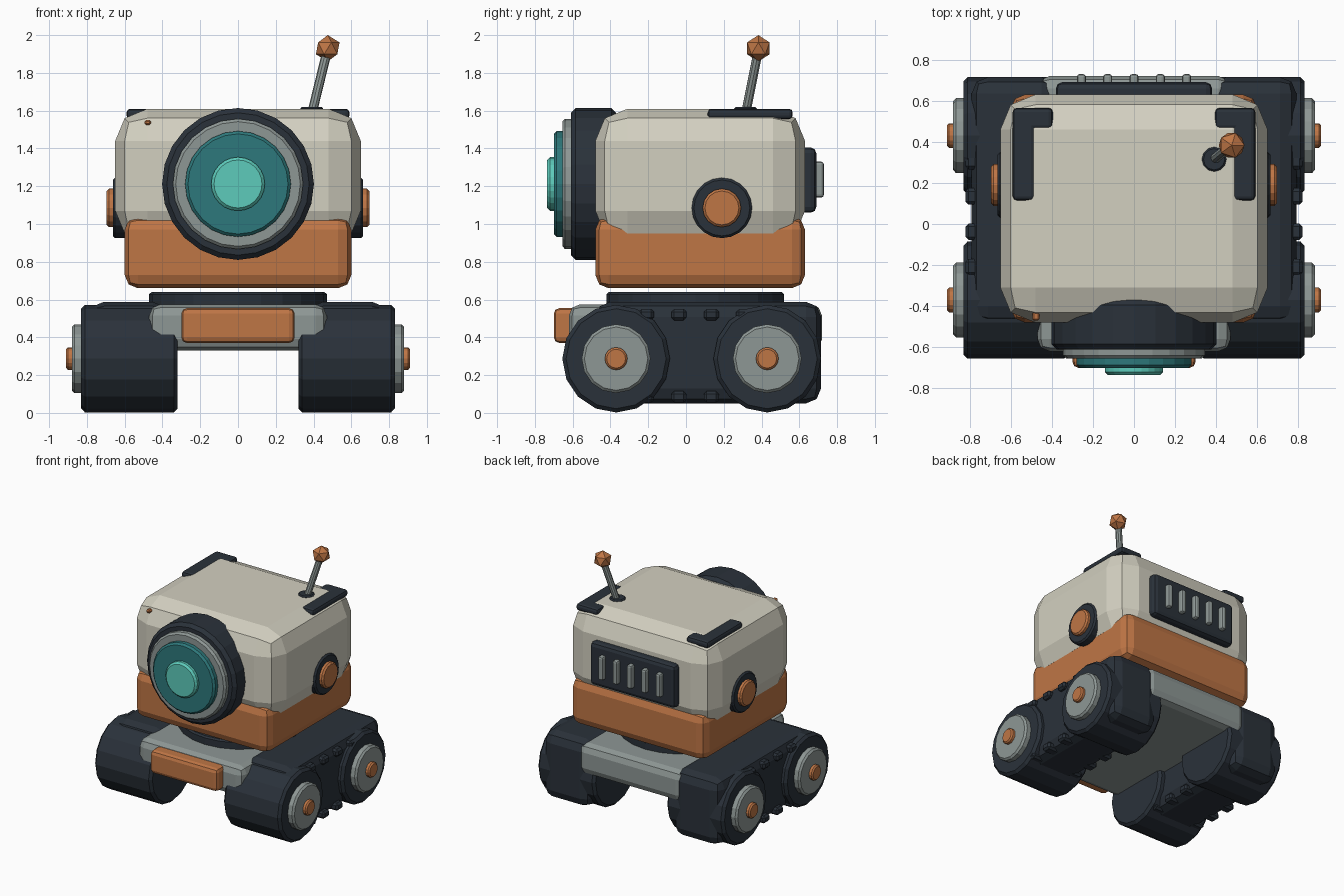
import bpy, bmesh
from math import radians
from mathutils import Vector, Matrix

old = bpy.data.objects.get("Cube")
if old:
    bpy.data.objects.remove(old, do_unlink=True)


def material(name, r, g, b):
    m = bpy.data.materials.new(name)
    m.use_nodes = True
    m.diffuse_color = (r, g, b, 1)
    m.node_tree.nodes["Principled BSDF"].inputs["Base Color"].default_value = (r, g, b, 1)
    return m


CREAM = material("cream", 0.65, 0.63, 0.53)
ORANGE = material("orange", 0.52, 0.18, 0.06)
DARK = material("dark_slate", 0.023, 0.031, 0.042)
GREY = material("grey_metal", 0.27, 0.31, 0.30)
TEAL = material("deep_teal", 0.027, 0.19, 0.20)
GLOW = material("bright_aqua", 0.11, 0.60, 0.50)


def finish(name, bm, mat, bevel=0, segments=2):
    bmesh.ops.recalc_face_normals(bm, faces=bm.faces)
    mesh = bpy.data.meshes.new(name)
    bm.to_mesh(mesh)
    bm.free()
    mesh.materials.append(mat)
    ob = bpy.data.objects.new(name, mesh)
    bpy.context.collection.objects.link(ob)
    if bevel:
        mod = ob.modifiers.new("edges", "BEVEL")
        mod.width = bevel
        mod.segments = segments
        mod.limit_method = "ANGLE"
        mod.angle_limit = radians(40)
    return ob


def box(name, x, y, z, mat, bevel=0, segments=2):
    """Box from three (low, high) ranges."""
    bm = bmesh.new()
    bmesh.ops.create_cube(bm, size=1)
    for v in bm.verts:
        v.co = Vector([(lo + hi) / 2 + c * (hi - lo) for c, (lo, hi) in zip(v.co, (x, y, z))])
    return finish(name, bm, mat, bevel, segments)


def rod(name, a, b, r, mat, sides=16, bevel=0, segments=1):
    """Cylinder between two points."""
    a, b = Vector(a), Vector(b)
    bm = bmesh.new()
    turn = (b - a).to_track_quat("Z", "Y").to_matrix().to_4x4()
    bmesh.ops.create_cone(bm, cap_ends=True, segments=sides, radius1=r, radius2=r,
                          depth=(b - a).length, matrix=Matrix.Translation((a + b) / 2) @ turn)
    return finish(name, bm, mat, bevel, segments)


def span(side, lo, hi):
    return tuple(sorted((side * lo, side * hi)))


# Chassis, bumper and turntable
box("chassis", (-0.47, 0.47), (-0.62, 0.72), (0.33, 0.575), GREY, 0.06)
box("front_bumper", (-0.30, 0.30), (-0.70, -0.57), (0.37, 0.555), ORANGE, 0.03)
rod("turntable", (0, 0.05, 0.55), (0, 0.05, 0.64), 0.47, DARK, 24, 0.012)

# Body shells
box("lower_body", (-0.60, 0.60), (-0.48, 0.63), (0.66, 1.04), ORANGE, 0.07)
box("upper_body", (-0.65, 0.65), (-0.48, 0.63), (0.90, 1.61), CREAM, 0.17)
box("front_light", (-0.495, -0.46), (-0.47, -0.42), (1.525, 1.55), ORANGE, 0.008, 1)

for s, label in ((1, "left"), (-1, "right")):
    # Track unit with tread lugs
    box(label + "_track", span(s, 0.37, 0.79), (-0.48, 0.715), (0.05, 0.588), DARK, 0.08)
    for i in range(4):
        y = -0.21 + i * 0.172
        for row, z in (("lower", 0.085), ("upper", 0.52)):
            box(f"{label}_{row}_lug_{i + 1}", span(s, 0.35, 0.82), (y - 0.04, y + 0.04),
                (z - 0.03, z + 0.03), DARK, 0.015, 1)

    # Wheels, hubs and axle caps
    for end, y in (("front", -0.37), ("rear", 0.43)):
        for part, x0, x1, r, mat, bev in (("wheel", 0.32, 0.83, 0.285, DARK, 0.02),
                                          ("hub", 0.80, 0.88, 0.182, GREY, 0.014),
                                          ("axle_cap", 0.86, 0.91, 0.06, ORANGE, 0.01)):
            rod(f"{label}_{end}_{part}", (s * x0, y, 0.287), (s * x1, y, 0.287), r, mat, 16, bev)

    # Side ears
    rod(label + "_ear_ring", (s * 0.56, 0.19, 1.085), (s * 0.663, 0.19, 1.085), 0.16, DARK, 20, 0.012)
    rod(label + "_ear_cap", (s * 0.62, 0.19, 1.085), (s * 0.695, 0.19, 1.085), 0.102, ORANGE, 16, 0.012)

    # L-shaped roof corner guard
    outline = [(0.59, 0.565), (0.395, 0.565), (0.395, 0.46), (0.48, 0.46), (0.48, 0.115), (0.59, 0.115)]
    bm = bmesh.new()
    base = bm.faces.new([bm.verts.new((s * x, y, 1.555)) for x, y in outline])
    top = bmesh.ops.extrude_face_region(bm, geom=[base])["geom"]
    bmesh.ops.translate(bm, vec=(0, 0, 0.055), verts=[v for v in top if isinstance(v, bmesh.types.BMVert)])
    finish(label + "_roof_guard", bm, DARK, 0.02)

# Stepped eye lens
for part, y0, y1, r, mat, bev in (("eye_housing", -0.37, -0.61, 0.402, DARK, 0.025),
                                  ("eye_rim", -0.58, -0.655, 0.345, GREY, 0.015),
                                  ("eye_lens", -0.62, -0.70, 0.28, TEAL, 0.015),
                                  ("eye_pupil", -0.67, -0.735, 0.142, GLOW, 0.015)):
    rod(part, (0, y0, 1.212), (0, y1, 1.212), r, mat, 24, bev)

# Rear vent
box("vent_panel", (-0.38, 0.38), (0.58, 0.69), (1.06, 1.405), DARK, 0.03)
for i in range(5):
    x = (i - 2) * 0.128
    box(f"vent_slat_{i + 1}", (x - 0.022, x + 0.022), (0.66, 0.73), (1.14, 1.33), GREY, 0.015)

# Antenna
rod("antenna_base", (0.39, 0.315, 1.58), (0.39, 0.315, 1.62), 0.06, DARK, 12, 0.008)
rod("antenna_rod", (0.39, 0.315, 1.58), (0.473, 0.383, 1.92), 0.025, GREY, 10)
bm = bmesh.new()
bmesh.ops.create_icosphere(bm, subdivisions=1, radius=0.07, matrix=Matrix.Translation((0.475, 0.383, 1.93)))
finish("antenna_tip", bm, ORANGE)
